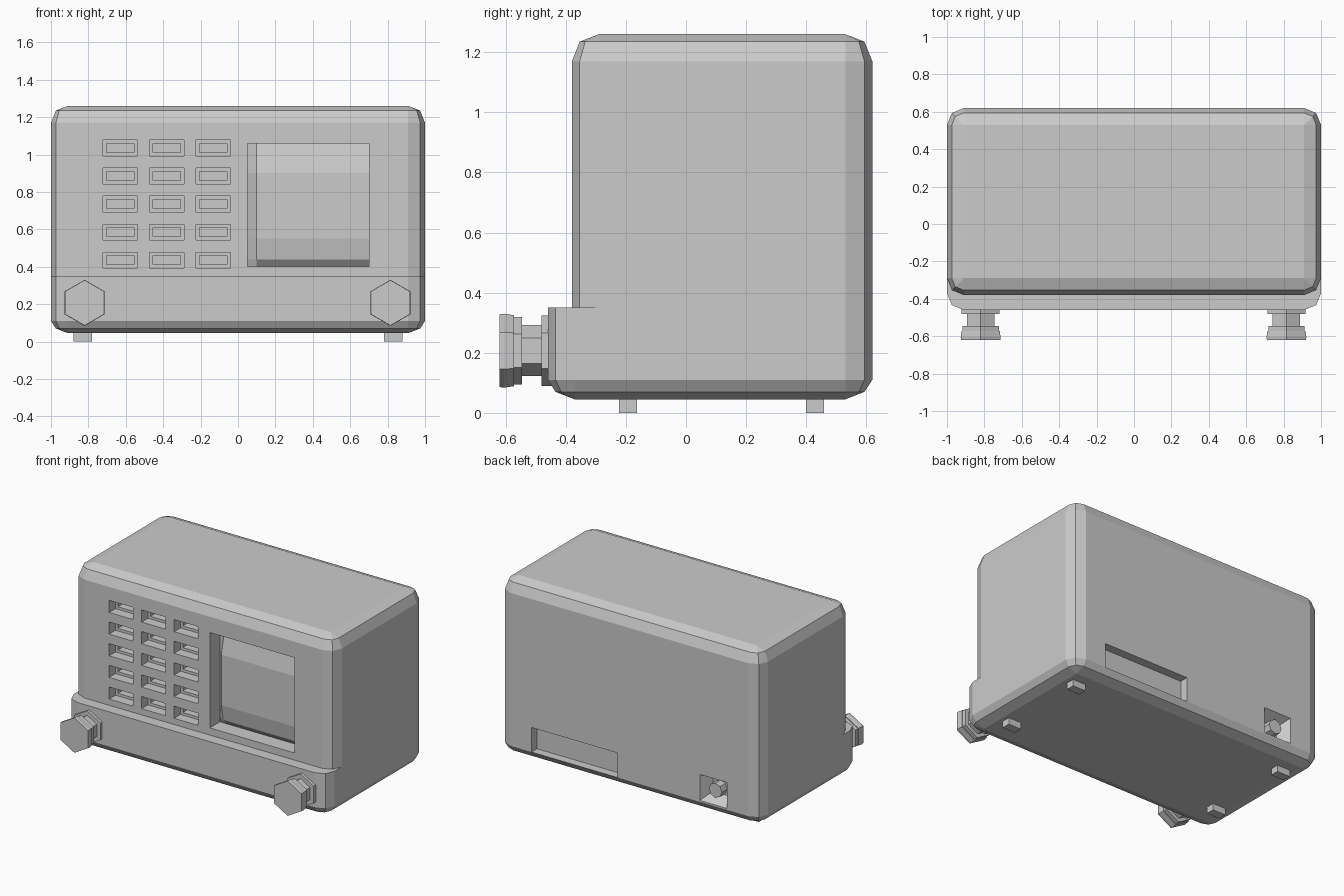
import bpy, bmesh, math

if "Cube" in bpy.data.objects:
    bpy.data.objects.remove(bpy.data.objects["Cube"])


def loft(name, rings):
    """Closed solid through rings of equal point count, capped at both ends."""
    bm = bmesh.new()
    vs = [[bm.verts.new(p) for p in r] for r in rings]
    n = len(vs[0])
    for a, b in zip(vs, vs[1:]):
        for i in range(n):
            j = (i + 1) % n
            bm.faces.new((a[i], a[j], b[j], b[i]))
    bm.faces.new(vs[0][::-1])
    bm.faces.new(vs[-1])
    bmesh.ops.remove_doubles(bm, verts=bm.verts, dist=1e-5)
    bmesh.ops.recalc_face_normals(bm, faces=bm.faces)
    me = bpy.data.meshes.new(name)
    bm.to_mesh(me)
    bm.free()
    ob = bpy.data.objects.new(name, me)
    bpy.context.collection.objects.link(ob)
    return ob


def rect(x0, x1, z0, z1, y, inset=0):
    x0, x1, z0, z1 = x0 + inset, x1 - inset, z0 + inset, z1 - inset
    return [(x0, y, z0), (x1, y, z0), (x1, y, z1), (x0, y, z1)]


def disc(x, y, z, r, n=6):
    return [(x + r * math.sin(math.tau * i / n), y, z + r * math.cos(math.tau * i / n)) for i in range(n)]


def box(name, x0, x1, y0, y1, z0, z1):
    return loft(name, [rect(x0, x1, z0, z1, y0), rect(x0, x1, z0, z1, y1)])


R = 0.09          # case edge radius
FRONT = -0.38     # upper front face
SILL = -0.46      # front face of the lower control panel


def outline(z, front, inset):
    w, f, b, r = 1 - inset, front + inset, 0.62 - inset, R - inset
    pts = []
    for cx, cy, a0 in ((w - r, b - r, 0), (-w + r, b - r, 90), (-w + r, f + r, 180), (w - r, f + r, 270)):
        if a0 == 180:
            pts.append((-w, FRONT + R, z))
        for k in range(3):
            a = math.radians(a0 + 45 * k)
            pts.append((cx + r * math.cos(a), cy + r * math.sin(a), z))
    pts.append((w, FRONT + R, z))
    return pts


# case with a stepped-out control panel along the lower front
case = loft("radio_case", [outline(z, f, i) for z, f, i in (
    (0.045, SILL, R), (0.07, SILL, 0.026), (0.11, SILL, 0), (0.35, SILL, 0),
    (0.35, FRONT, 0), (1.17, FRONT, 0), (1.235, FRONT, 0.026), (1.26, FRONT, R))])


def cut(cutter):
    m = case.modifiers.new("cut", 'BOOLEAN')
    m.operation = 'DIFFERENCE'
    m.solver = 'EXACT'
    m.object = cutter
    bpy.context.view_layer.objects.active = case
    bpy.ops.object.modifier_apply(modifier=m.name)
    bpy.data.objects.remove(cutter)


# speaker slots, each with a smaller inner slot
for c in range(3):
    for r in range(5):
        x, z = -0.63 + 0.249 * c, 0.435 + 0.15 * r
        s = (x - 0.092, x + 0.092, z - 0.042, z + 0.042)
        cut(loft("slot_cutter", [rect(*s, -0.5), rect(*s, -0.31),
                                 rect(*s, -0.31, 0.018), rect(*s, -0.26, 0.018)]))

# dial window, rear hatch recess and cord socket
cut(box("window_cutter", 0.05, 0.70, -0.5, -0.26, 0.40, 1.06))
cut(box("hatch_cutter", 0.09, 0.75, 0.56, 0.7, 0.11, 0.28))
s = (-0.75, -0.54, 0.12, 0.30)
cut(loft("socket_cutter", [rect(*s, 0.65, -0.01), rect(*s, 0.62), rect(*s, 0.54, 0.045)]))

# bulging dial face inside the window, tapered at its left end
profile = [(-0.25, 0.40), (-0.27, 0.40), (-0.305, 0.44), (-0.325, 0.55),
           (-0.325, 0.90), (-0.29, 1.06), (-0.25, 1.06)]
loft("dial_face", [[(0.05, max(y, -0.27), z) for y, z in profile],
                   [(0.10, y, z) for y, z in profile],
                   [(0.70, y, z) for y, z in profile]])

# cord stub in the socket
loft("cord_stub", [disc(-0.645, 0.53, 0.21, 0.05, 8), disc(-0.645, 0.60, 0.21, 0.05, 8)])

# hexagonal knobs
knob = [(-0.44, 0.117), (-0.48, 0.117), (-0.48, 0.085), (-0.545, 0.085), (-0.545, 0.112),
        (-0.572, 0.112), (-0.572, 0.118), (-0.605, 0.123), (-0.62, 0.121)]
for side, x in (("left", -0.82), ("right", 0.815)):
    loft(side + "_knob", [disc(x, y, 0.207, r) for y, r in knob])

# feet
for x in (-0.83, 0.83):
    for y in (-0.193, 0.43):
        box("foot", x - 0.05, x + 0.05, y - 0.03, y + 0.03, 0, 0.06)
